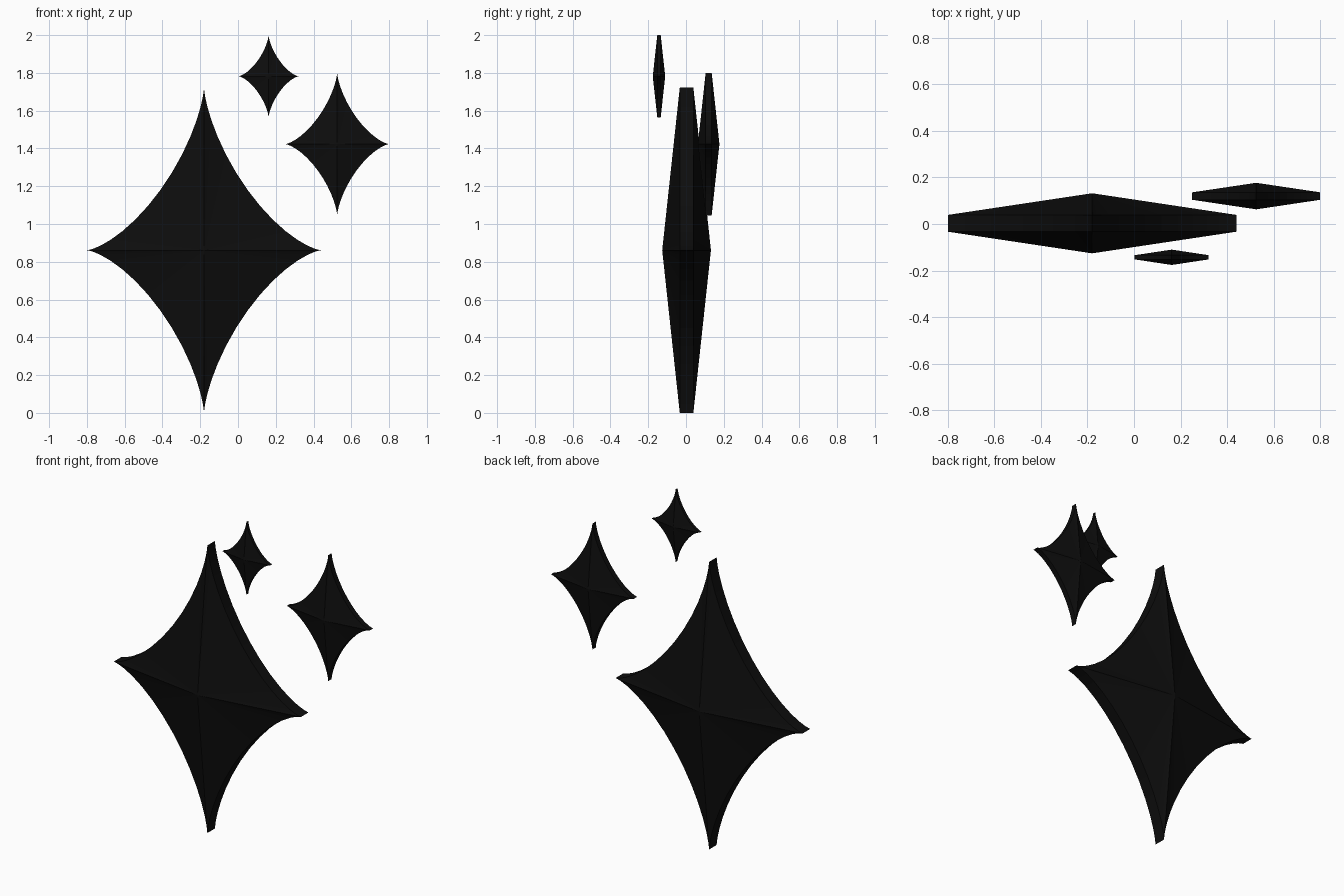
import bpy, bmesh, math

if "Cube" in bpy.data.objects:
    bpy.data.objects.remove(bpy.data.objects["Cube"])

SEGMENTS = 16      # outline steps per quarter
POWER = 2 / 0.7    # concave superellipse exponent

black = bpy.data.materials.new("black")
black.diffuse_color = (0.004, 0.004, 0.004, 1)
black.use_nodes = True
black.node_tree.nodes["Principled BSDF"].inputs["Base Color"].default_value = black.diffuse_color


def curve(v):
    return math.copysign(abs(v) ** POWER, v) if abs(v) > 1e-6 else 0.0


def sparkle(name, center, half_w, half_h, half_t, edge_t):
    """Four-pointed star: thin rim, both faces rising to a central peak."""
    bm = bmesh.new()
    n = SEGMENTS * 4
    outline = [(half_w * curve(math.cos(2 * math.pi * i / n)),
                half_h * curve(math.sin(2 * math.pi * i / n))) for i in range(n)]
    front = [bm.verts.new((x, -edge_t, z)) for x, z in outline]
    back = [bm.verts.new((x, edge_t, z)) for x, z in outline]
    front_peak = bm.verts.new((0, -half_t, 0))
    back_peak = bm.verts.new((0, half_t, 0))
    for i in range(n):
        j = (i + 1) % n
        bm.faces.new((front_peak, front[i], front[j]))
        bm.faces.new((back_peak, back[j], back[i]))
        bm.faces.new((front[i], back[i], back[j], front[j]))
    bmesh.ops.recalc_face_normals(bm, faces=bm.faces)
    mesh = bpy.data.meshes.new(name)
    bm.to_mesh(mesh)
    bm.free()
    mesh.materials.append(black)
    obj = bpy.data.objects.new(name, mesh)
    obj.location = center
    bpy.context.collection.objects.link(obj)


# Three sparkles at staggered depths
sparkle("large_sparkle", (-0.18, 0.003, 0.861), 0.62, 0.861, 0.129, 0.036)
sparkle("medium_sparkle", (0.525, 0.12, 1.423), 0.275, 0.377, 0.057, 0.016)
sparkle("small_sparkle", (0.162, -0.143, 1.782), 0.159, 0.218, 0.033, 0.009)
